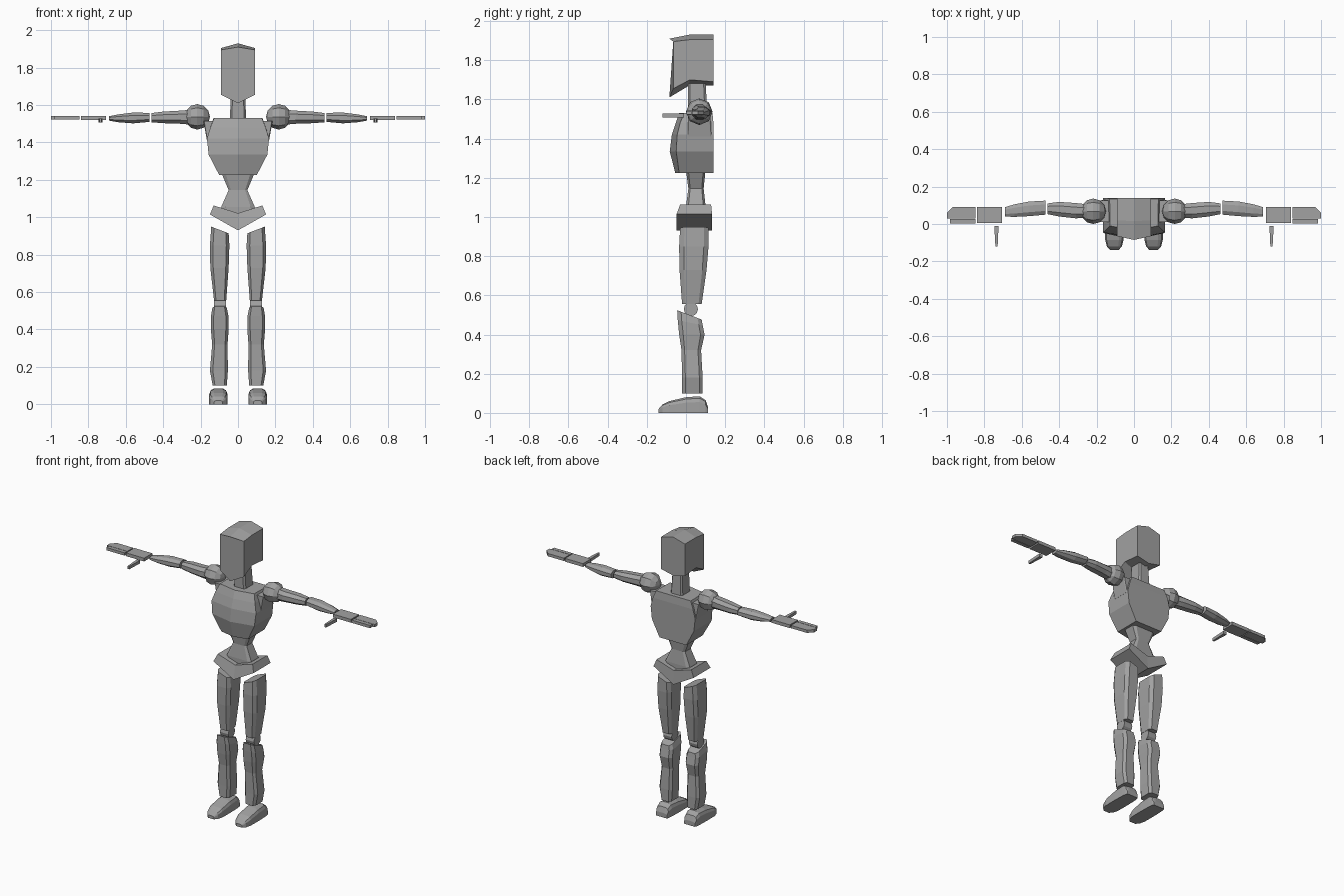
import bpy, bmesh
from math import pi
from mathutils import Vector, Matrix

cube = bpy.data.objects.get("Cube")
if cube:
    bpy.data.objects.remove(cube)

grey = bpy.data.materials.new("plain_grey")
grey.use_nodes = True
tone = (0.36, 0.36, 0.36, 1)
grey.diffuse_color = tone
grey.node_tree.nodes["Principled BSDF"].inputs["Base Color"].default_value = tone


def finish(name, bm):
    bmesh.ops.recalc_face_normals(bm, faces=bm.faces)
    mesh = bpy.data.meshes.new(name)
    bm.to_mesh(mesh)
    bm.free()
    mesh.materials.append(grey)
    obj = bpy.data.objects.new(name, mesh)
    bpy.context.collection.objects.link(obj)
    return obj


def loft(name, rings):
    """Skin a list of closed rings and cap both ends."""
    bm = bmesh.new()
    rows = [[bm.verts.new(p) for p in ring] for ring in rings]
    n = len(rows[0])
    for low, high in zip(rows, rows[1:]):
        for i in range(n):
            j = (i + 1) % n
            bm.faces.new((low[i], low[j], high[j], high[i]))
    bm.faces.new(rows[0])
    bm.faces.new(rows[-1])
    return finish(name, bm)


def chamfered(a0, a1, b0, b1, cut):
    """Rectangle with cut corners."""
    ca, cb = cut * (a1 - a0), cut * (b1 - b0)
    return [(a0 + ca, b0), (a1 - ca, b0), (a1, b0 + cb), (a1, b1 - cb),
            (a1 - ca, b1), (a0 + ca, b1), (a0, b1 - cb), (a0, b0 + cb)]


def limb(name, axis, side, stations, cut=0.2):
    """Station: position, a0, a1, b0, b1, then optional end slopes."""
    rings = []
    for t, a0, a1, b0, b1, *slope in stations:
        sa, sb = slope or (0, 0)
        ring = []
        for a, b in chamfered(a0, a1, b0, b1, cut):
            s = t + sa * (a - (a0 + a1) / 2) + sb * (b - (b0 + b1) / 2)
            p = {"x": (s, a, b), "y": (a, s, b), "z": (a, b, s)}[axis]
            ring.append((p[0] * side, p[1], p[2]))
        rings.append(ring)
    return loft(name, rings)


def plate(name, side, outline, z0, z1):
    return loft(name, [[(x * side, y, z) for x, y in outline] for z in (z0, z1)])


def ridged(z, w_front, w_back, front_mid, front_side, back):
    """Horizontal body section with a ridge down the front."""
    return [(0, front_mid, z), (w_front, front_side, z), (w_back, back, z),
            (0, back, z), (-w_back, back, z), (-w_front, front_side, z)]


# Head: ridged front, crown and jaw
head = []
for y_mid, y_side, top, top_side, jaw_side, jaw in (
        (-0.085, -0.065, 1.91, 1.895, 1.655, 1.61),
        (0.015, 0.02, 1.93, 1.905, 1.70, 1.67),
        (0.14, 0.14, 1.93, 1.905, 1.69, 1.67)):
    w = 0.09
    head.append([(0, y_mid, top), (w, y_side, top_side), (w, y_side, jaw_side),
                 (0, y_mid, jaw), (-w, y_side, jaw_side), (-w, y_side, top_side)])
loft("head", head)

# Neck, chest and waist
limb("neck", "z", 1, [(1.5, -0.045, 0.045, 0.01, 0.11),
                      (1.69, -0.036, 0.036, 0.01, 0.10)], 0.12)
loft("chest", [ridged(1.225, 0.10, 0.10, -0.055, -0.035, 0.14),
               ridged(1.335, 0.157, 0.157, -0.083, -0.05, 0.14),
               ridged(1.42, 0.166, 0.166, -0.072, -0.045, 0.14),
               ridged(1.48, 0.148, 0.15, -0.052, -0.03, 0.14),
               ridged(1.53, 0.128, 0.13, -0.035, -0.01, 0.135)])
limb("waist", "z", 1, [(1.02, -0.095, 0.095, 0.0, 0.10),
                       (1.055, -0.09, 0.09, 0.0, 0.10),
                       (1.145, -0.05, 0.05, 0.012, 0.09),
                       (1.24, -0.09, 0.09, 0.0, 0.10)], 0.12)

# Pelvis: thick chevron
section = []
for x, z_top, z_low, x_low in ((-0.13, 1.063, 1.015, -0.15), (0, 1.022, 0.93, 0),
                               (0.13, 1.063, 1.015, 0.15)):
    section.append([(x, -0.03, z_top), (x, 0.128, z_top),
                    (x_low, 0.133, z_low), (x_low, -0.048, z_low)])
loft("pelvis", section)

for side, tag in ((1, "left_"), (-1, "right_")):
    # Leg
    limb(tag + "thigh", "z", side, [
        (0.555, 0.063, 0.128, -0.02, 0.08),
        (0.73, 0.05, 0.148, -0.033, 0.105),
        (0.85, 0.046, 0.15, -0.035, 0.115),
        (0.932, 0.05, 0.143, -0.03, 0.115, 0.38, 0)], 0.16)
    bm = bmesh.new()
    place = Matrix.Translation((0.096 * side, 0.025, 0.53)) @ Matrix.Rotation(pi / 2, 4, "Y")
    bmesh.ops.create_cone(bm, cap_ends=True, segments=12, radius1=0.036,
                          radius2=0.036, depth=0.062, matrix=place)
    finish(tag + "knee", bm)
    limb(tag + "shin", "z", side, [
        (0.10, 0.06, 0.135, -0.02, 0.085),
        (0.18, 0.054, 0.15, -0.02, 0.085),
        (0.32, 0.056, 0.138, -0.023, 0.077),
        (0.40, 0.05, 0.145, -0.035, 0.095),
        (0.46, 0.05, 0.145, -0.042, 0.085, 0, -0.2),
        (0.50, 0.06, 0.137, -0.045, 0.08, 0, -0.38)], 0.16)

    # Foot: arched sections from toe to heel
    foot = []
    for y, w, h in ((-0.14, 0.022, 0.02), (-0.12, 0.04, 0.043), (-0.085, 0.049, 0.06),
                    (0, 0.05, 0.08), (0.07, 0.048, 0.085), (0.1, 0.045, 0.065),
                    (0.112, 0.04, 0.03)):
        half = [(w, 0), (w, 0.65 * h), (0.85 * w, 0.88 * h), (0.5 * w, h)]
        outline = half + [(-x, z) for x, z in reversed(half)]
        foot.append([(side * 0.105 + x, y, z) for x, z in outline])
    loft(tag + "foot", foot)

    # Shoulder socket and ball
    limb(tag + "shoulder_socket", "z", side, [
        (1.41, 0.11, 0.166, 0.01, 0.13), (1.515, 0.10, 0.185, 0.01, 0.125)], 0.05)
    bm = bmesh.new()
    place = Matrix.Translation((0.218 * side, 0.068, 1.537)) @ Matrix.Rotation(pi / 2, 4, "Y")
    bmesh.ops.create_uvsphere(bm, u_segments=8, v_segments=6, radius=0.068, matrix=place)
    finish(tag + "shoulder_ball", bm)

    # Arm
    limb(tag + "upper_arm", "x", side, [
        (0.25, 0.035, 0.105, 1.495, 1.575), (0.31, 0.03, 0.112, 1.5, 1.57),
        (0.40, 0.04, 0.118, 1.503, 1.565), (0.463, 0.053, 0.11, 1.508, 1.557)], 0.27)
    limb(tag + "forearm", "x", side, [
        (0.473, 0.05, 0.125, 1.51, 1.558), (0.56, 0.042, 0.12, 1.502, 1.56),
        (0.64, 0.038, 0.105, 1.508, 1.55), (0.69, 0.04, 0.09, 1.517, 1.54)], 0.27)

    # Hand
    plate(tag + "palm", side, [(0.705, 0.005), (0.84, 0.005), (0.84, 0.092),
                               (0.705, 0.092)], 1.52, 1.542)
    plate(tag + "fingers", side, [(0.848, 0.03), (1, 0.03), (1, 0.06), (0.968, 0.092),
                                  (0.848, 0.092)], 1.522, 1.541)
    plate(tag + "little_finger", side, [(0.848, 0.002), (0.985, 0.002), (0.985, 0.027),
                                        (0.848, 0.027)], 1.522, 1.541)
    plate(tag + "thumb", side, [(0.729, -0.12), (0.741, -0.12), (0.747, -0.01),
                                (0.724, -0.01)], 1.508, 1.528)
